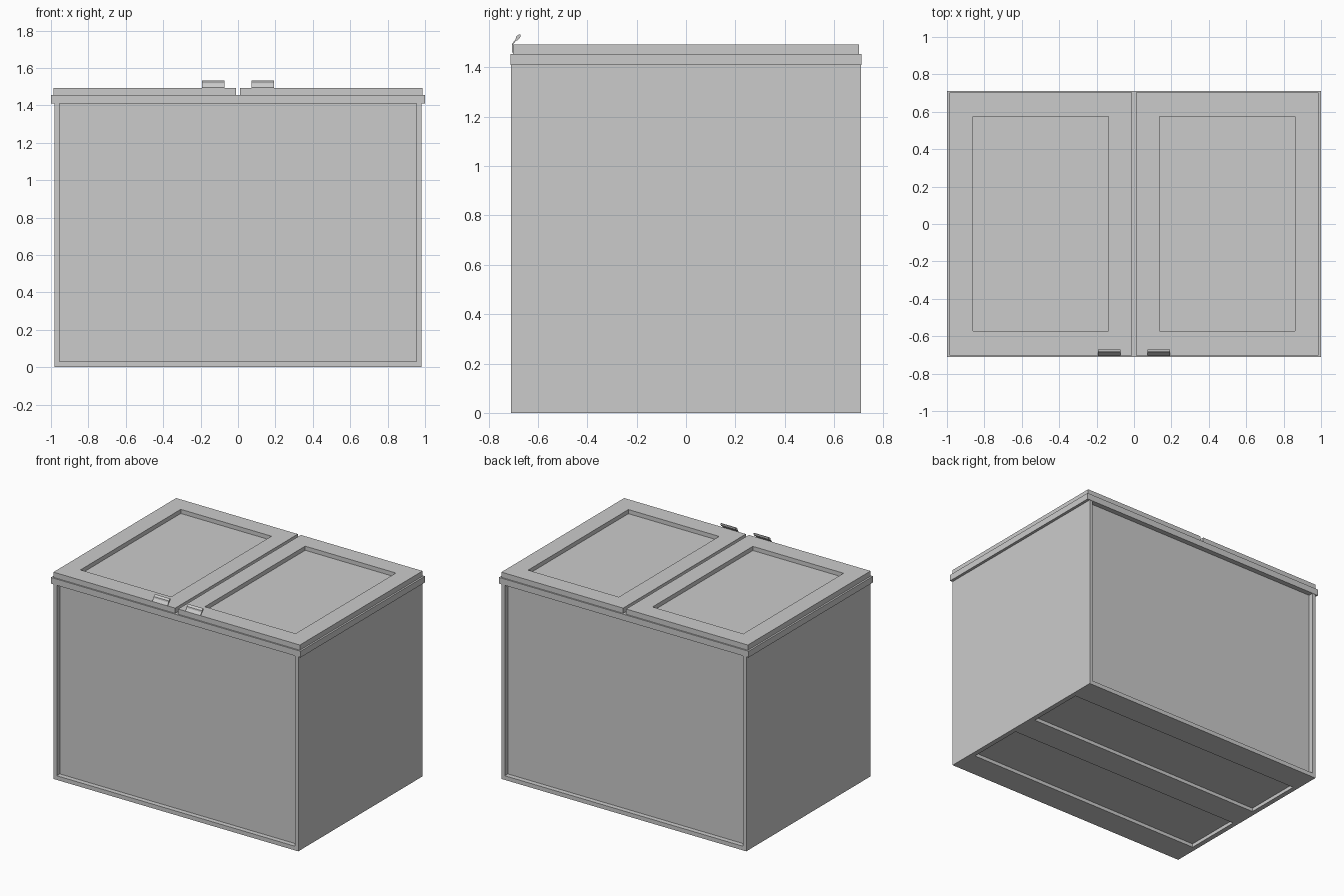
import bpy
import bmesh
from mathutils import Vector

cube = bpy.data.objects.get("Cube")
if cube:
    bpy.data.objects.remove(cube, do_unlink=True)

grey = bpy.data.materials.new("light_grey")
grey.use_nodes = True
COLOUR = (0.6, 0.6, 0.6, 1)
grey.diffuse_color = COLOUR
grey.node_tree.nodes["Principled BSDF"].inputs["Base Color"].default_value = COLOUR


def finish(name, bm):
    bmesh.ops.recalc_face_normals(bm, faces=bm.faces)
    mesh = bpy.data.meshes.new(name)
    bm.to_mesh(mesh)
    bm.free()
    mesh.materials.append(grey)
    obj = bpy.data.objects.new(name, mesh)
    bpy.context.collection.objects.link(obj)
    return obj


def box(name, low, high):
    low, high = Vector(low), Vector(high)
    bm = bmesh.new()
    bmesh.ops.create_cube(bm, size=1)
    for v in bm.verts:
        v.co = (low + high) / 2 + v.co * (high - low)
    return finish(name, bm)


def cut(target, low, high):
    """Sink a rectangular recess into the target."""
    cutter = box(target.name + "_cutter", low, high)
    mod = target.modifiers.new("recess", 'BOOLEAN')
    mod.operation = 'DIFFERENCE'
    mod.solver = 'EXACT'
    mod.object = cutter
    bpy.context.view_layer.objects.active = target
    bpy.ops.object.modifier_apply(modifier=mod.name)
    bpy.data.objects.remove(cutter, do_unlink=True)


def extrude_x(name, profile, x0, x1):
    """Sweep a y-z profile along x."""
    bm = bmesh.new()
    face = bm.faces.new([bm.verts.new((x0, y, z)) for y, z in profile])
    ext = bmesh.ops.extrude_face_region(bm, geom=[face])
    moved = [g for g in ext["geom"] if isinstance(g, bmesh.types.BMVert)]
    bmesh.ops.translate(bm, verts=moved, vec=(x1 - x0, 0, 0))
    return finish(name, bm)


# Cabinet with sunken front and back panels and two underside troughs
cabinet = box("cabinet", (-0.98, -0.71, 0), (0.98, 0.71, 1.412))
for s in (-1, 1):
    y0, y1 = sorted((s * 0.675, s * 0.8))
    cut(cabinet, (-0.955, y0, 0.03), (0.955, y1, 1.5))
    y0, y1 = sorted((s * 0.1, s * 0.52))
    cut(cabinet, (-0.945, y0, -0.1), (0.945, y1, 0.025))

# Rim around the top, overhanging the sides
box("rim", (-1, -0.712, 1.41), (1, 0.712, 1.455))

# Lids with sunken panels, and their lift handles
for side, s in (("left", 1), ("right", -1)):
    x0, x1 = sorted((s * 0.012, s * 0.987))
    lid = box(side + "_lid", (x0, -0.702, 1.455), (x1, 0.702, 1.493))
    x0, x1 = sorted((s * 0.135, s * 0.862))
    cut(lid, (x0, -0.572, 1.463), (x1, 0.576, 1.6))

    x0, x1 = sorted((s * 0.072, s * 0.193))
    extrude_x(side + "_handle_plate",
              [(-0.706, 1.46), (-0.706, 1.495), (-0.69, 1.514),
               (-0.687, 1.511), (-0.701, 1.493), (-0.701, 1.46)], x0, x1)
    extrude_x(side + "_handle_grip",
              [(-0.691, 1.512), (-0.689, 1.524), (-0.679, 1.533), (-0.671, 1.534),
               (-0.671, 1.525), (-0.676, 1.516), (-0.684, 1.509)], x0, x1)
